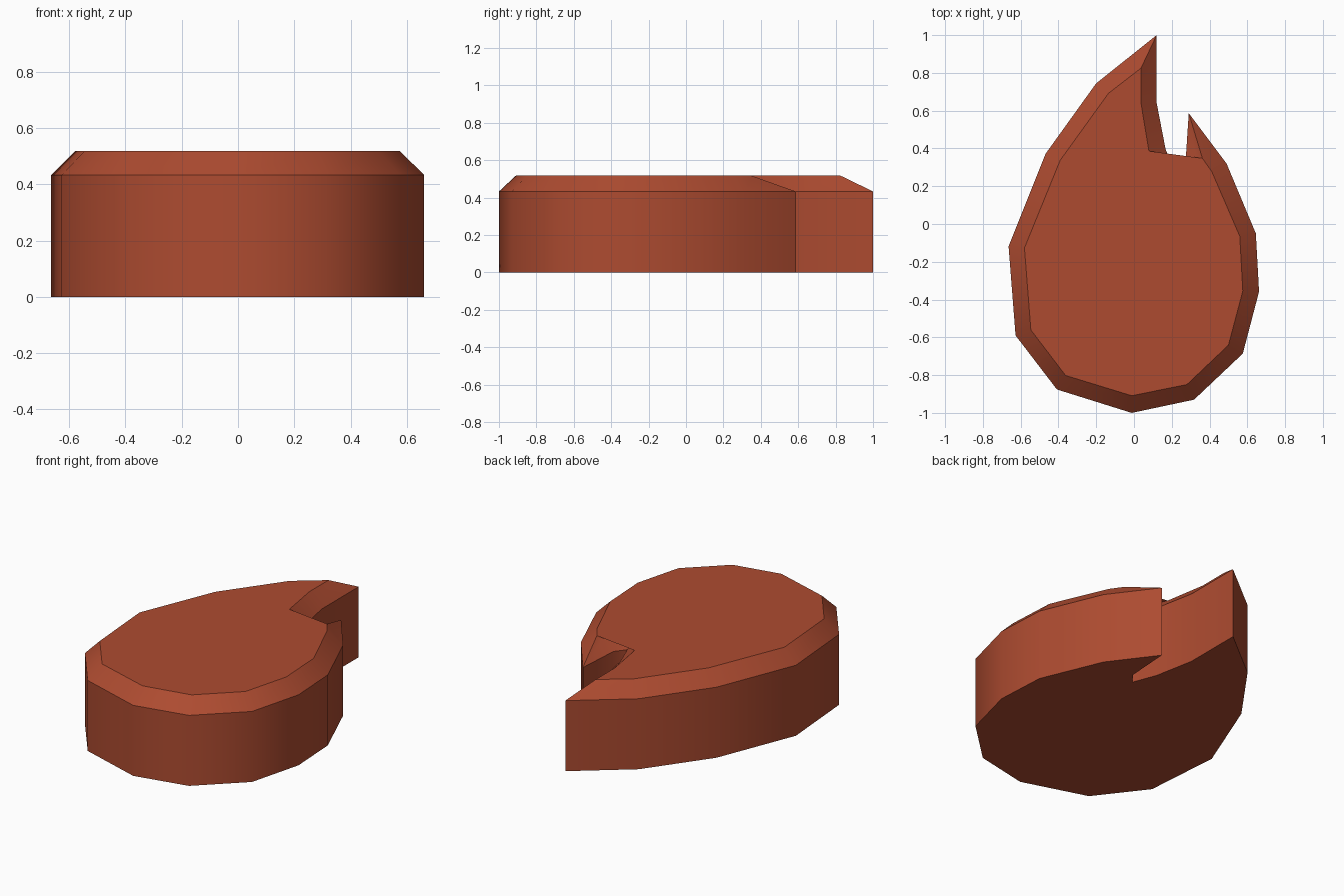
import bpy, bmesh, math

if "Cube" in bpy.data.objects:
    bpy.data.objects.remove(bpy.data.objects["Cube"])

# Flame outline (x, y), counter-clockwise from the tall tip
OUTER = [(.12, 1), (-.2, .745), (-.468, .372), (-.664, -.118), (-.627, -.59),
         (-.408, -.876), (-.012, -1), (.318, -.93), (.576, -.686), (.662, -.358),
         (.645, -.05), (.49, .32), (.29, .587), (.272, .315), (.222, .252),
         (.167, .397), (.12, .64)]
# Matching outline of the flat top, inset by the chamfer
INNER = [(.037, .825), (-.135, .692), (-.391, .337), (-.58, -.127), (-.546, -.561),
         (-.362, -.802), (-.012, -.909), (.28, -.85), (.5, -.641), (.576, -.355),
         (.56, -.065), (.412, .277), (.362, .348), (.338, .284), (.2, .1),
         (.079, .386), (.037, .64)]
LEVELS = [(OUTER, 0), (OUTER, .433), (INNER, .518)]

mat = bpy.data.materials.new("terracotta red")
mat.diffuse_color = (.42, .071, .03, 1)
mat.use_nodes = True
mat.node_tree.nodes["Principled BSDF"].inputs["Base Color"].default_value = mat.diffuse_color

# Flame block: straight wall, chamfer ring, flat caps
bm = bmesh.new()
rings = [[bm.verts.new((x, y, z)) for x, y in pts] for pts, z in LEVELS]
n = len(OUTER)
for a, b in zip(rings, rings[1:]):
    for i in range(n):
        j = (i + 1) % n
        bm.faces.new((a[i], a[j], b[j], b[i]))
caps = [bm.faces.new(rings[0][::-1]), bm.faces.new(rings[-1])]
bmesh.ops.triangulate(bm, faces=caps)
bmesh.ops.recalc_face_normals(bm, faces=bm.faces)
mesh = bpy.data.meshes.new("flame_block")
bm.to_mesh(mesh)
bm.free()
mesh.materials.append(mat)
flame = bpy.data.objects.new("flame_block", mesh)
bpy.context.collection.objects.link(flame)

# Smooth the gentle outline corners, keep chamfer and tips sharp
bpy.context.view_layer.objects.active = flame
flame.select_set(True)
bpy.ops.object.shade_smooth_by_angle(angle=math.radians(38))
